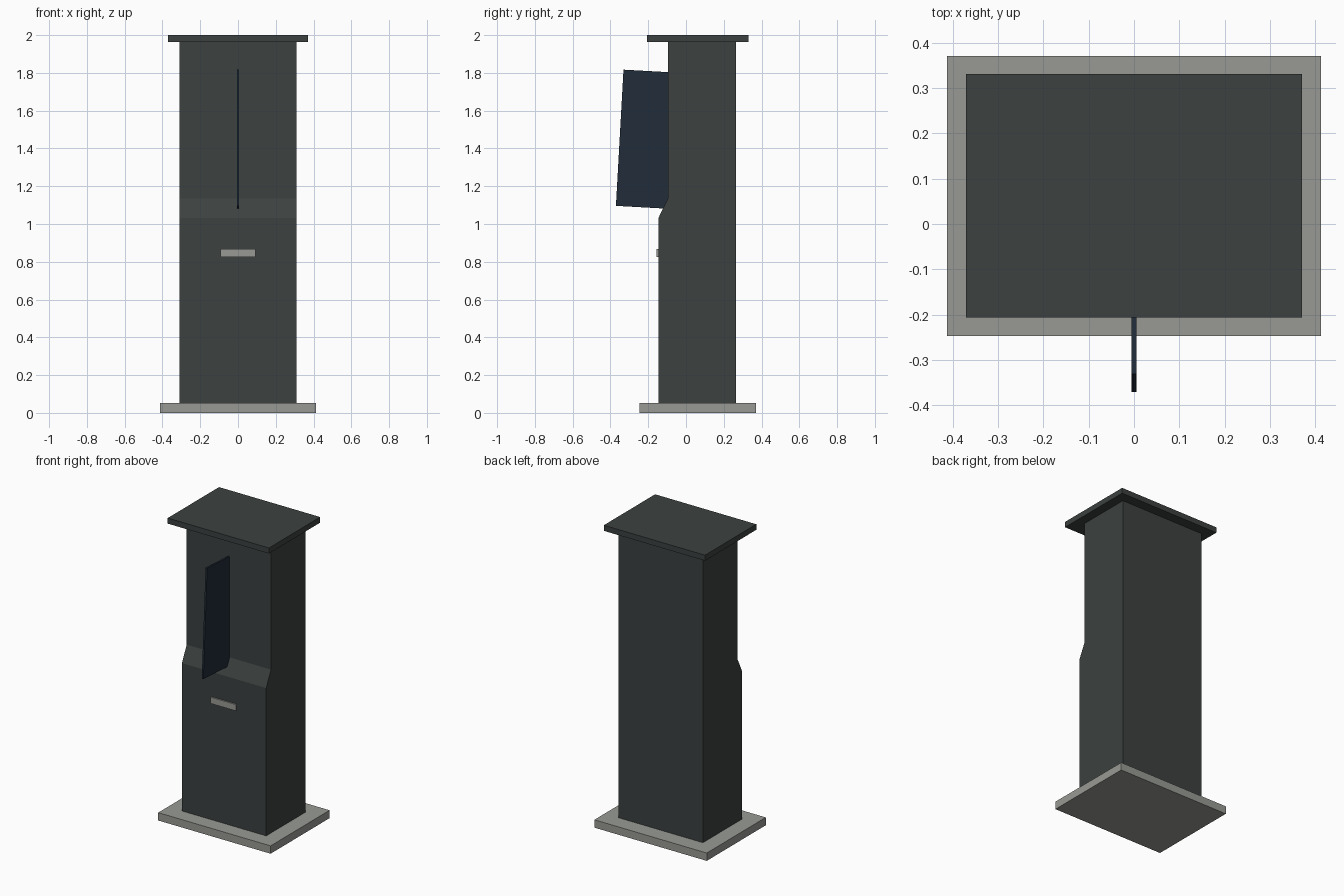
import bpy, bmesh

if "Cube" in bpy.data.objects:
    bpy.data.objects.remove(bpy.data.objects["Cube"])


def material(name, rgb):
    m = bpy.data.materials.new(name)
    m.diffuse_color = (*rgb, 1)
    m.use_nodes = True
    m.node_tree.nodes["Principled BSDF"].inputs["Base Color"].default_value = m.diffuse_color
    return m


charcoal = material("charcoal", (0.045, 0.053, 0.051))
stone = material("stone_grey", (0.314, 0.323, 0.296))
navy = material("dark_navy", (0.015, 0.025, 0.042))


def extrude_profile(name, profile, x0, x1, mat):
    """Extrude a side profile of (y, z) points from x0 to x1."""
    bm = bmesh.new()
    face = bm.faces.new([bm.verts.new((x0, y, z)) for y, z in profile])
    ext = bmesh.ops.extrude_face_region(bm, geom=[face])
    verts = [g for g in ext["geom"] if isinstance(g, bmesh.types.BMVert)]
    bmesh.ops.translate(bm, verts=verts, vec=(x1 - x0, 0, 0))
    bmesh.ops.recalc_face_normals(bm, faces=bm.faces)
    mesh = bpy.data.meshes.new(name)
    bm.to_mesh(mesh)
    bm.free()
    mesh.materials.append(mat)
    obj = bpy.data.objects.new(name, mesh)
    bpy.context.collection.objects.link(obj)
    return obj


def box(name, x, y, z, mat):
    (y0, y1), (z0, z1) = y, z
    return extrude_profile(name, [(y0, z0), (y1, z0), (y1, z1), (y0, z1)], *x, mat)


# Plinth and roof cap
box("base_plinth", (-0.412, 0.412), (-0.247, 0.371), (0, 0.052), stone)
box("roof_cap", (-0.371, 0.371), (-0.206, 0.331), (1.963, 2.0), charcoal)

# Cabinet with a sloped step between deep lower and shallow upper halves
extrude_profile("cabinet", [(-0.146, 0.052), (0.264, 0.052), (0.264, 1.963),
                            (-0.096, 1.963), (-0.096, 1.135), (-0.146, 1.032)],
                -0.309, 0.309, charcoal)

# Thin tilted panel standing edge-on, sunk into the cabinet
extrude_profile("fin_panel", [(-0.371, 1.096), (0.10, 1.070), (0.14, 1.791), (-0.331, 1.817)],
                -0.006, 0.006, navy)

# Slot plate on the lower front
box("slot_plate", (-0.093, 0.093), (-0.155, -0.144), (0.826, 0.868), stone)
